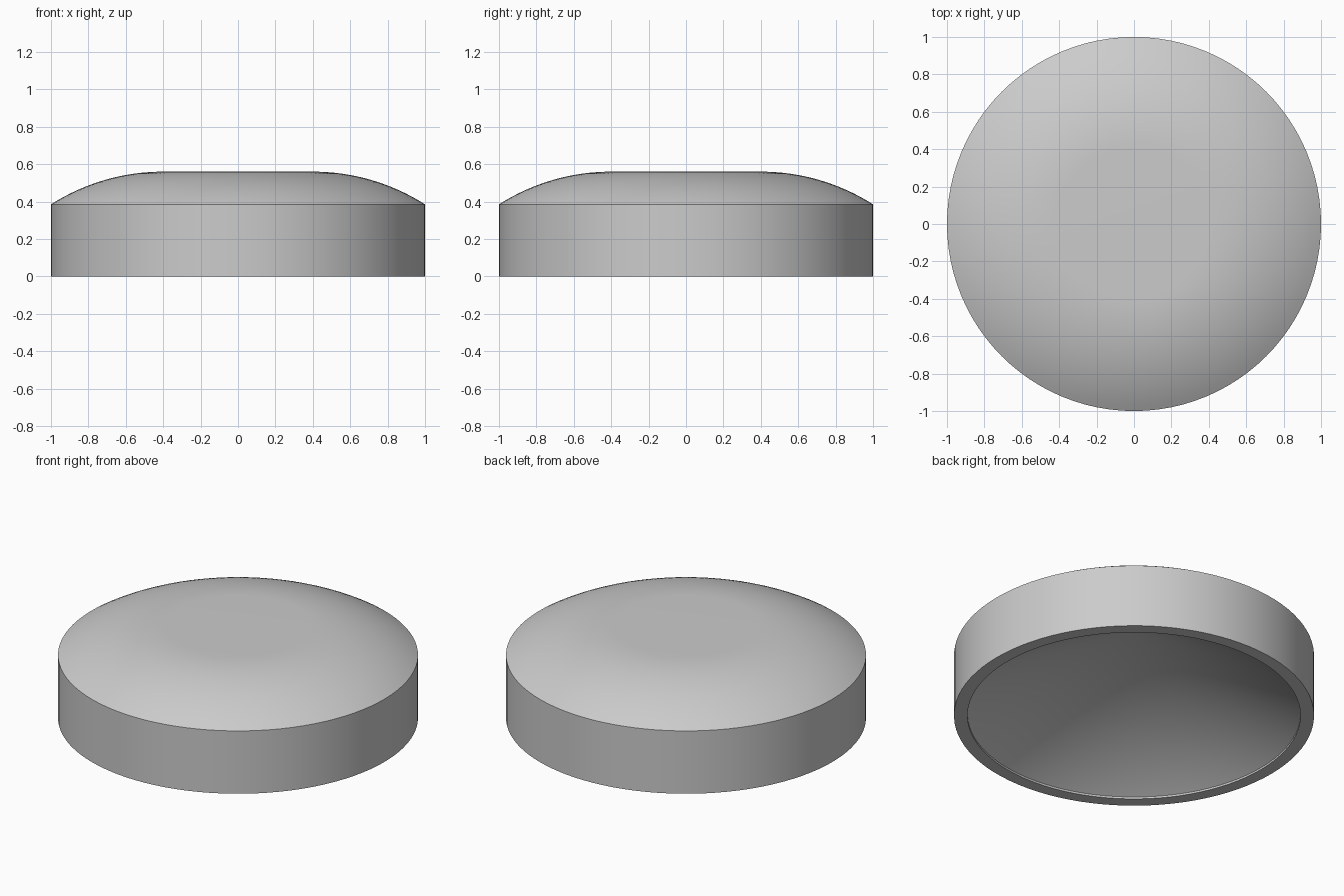
import bpy, bmesh
from math import radians, sin, cos, asin

cube = bpy.data.objects.get("Cube")
if cube:
    bpy.data.objects.remove(cube, do_unlink=True)

SEGMENTS = 96
RADIUS, SIDE, TOP, FLAT = 1.0, 0.385, 0.56, 0.4
RIM, LIP, APEX = 0.925, 0.012, 0.54

# Grey material
grey = bpy.data.materials.new("light grey")
grey.use_nodes = True
colour = (0.6, 0.6, 0.6, 1)
grey.diffuse_color = colour
grey.node_tree.nodes["Principled BSDF"].inputs["Base Color"].default_value = colour

# Half profile: hollow cone, rim, side wall, then rounded shoulder up to the flat top
profile = [(0, APEX), (RIM, LIP), (RIM, 0), (RADIUS, 0), (RADIUS, SIDE)]
run, rise = RADIUS - FLAT, TOP - SIDE
arc = (run ** 2 + rise ** 2) / (2 * rise)
sweep, steps = asin(run / arc), 16
for i in range(1, steps + 1):
    a = sweep * (1 - i / steps)
    profile.append((FLAT + arc * sin(a), TOP - arc * (1 - cos(a))))
profile.append((0, TOP))

# Domed cap turned around the vertical axis
bm = bmesh.new()
verts = [bm.verts.new((r, 0, z)) for r, z in profile]
edges = [bm.edges.new(pair) for pair in zip(verts, verts[1:])]
bmesh.ops.spin(bm, geom=verts + edges, cent=(0, 0, 0), axis=(0, 0, 1),
               angle=radians(360), steps=SEGMENTS, use_duplicate=False)
bmesh.ops.remove_doubles(bm, verts=bm.verts, dist=0.0001)
bmesh.ops.recalc_face_normals(bm, faces=bm.faces)
mesh = bpy.data.meshes.new("domed_cap")
bm.to_mesh(mesh)
bm.free()
mesh.materials.append(grey)
cap = bpy.data.objects.new("domed_cap", mesh)
bpy.context.collection.objects.link(cap)

# Smooth shading with crisp rim edges
bpy.ops.object.select_all(action="DESELECT")
cap.select_set(True)
bpy.context.view_layer.objects.active = cap
bpy.ops.object.shade_smooth_by_angle(angle=radians(25))
